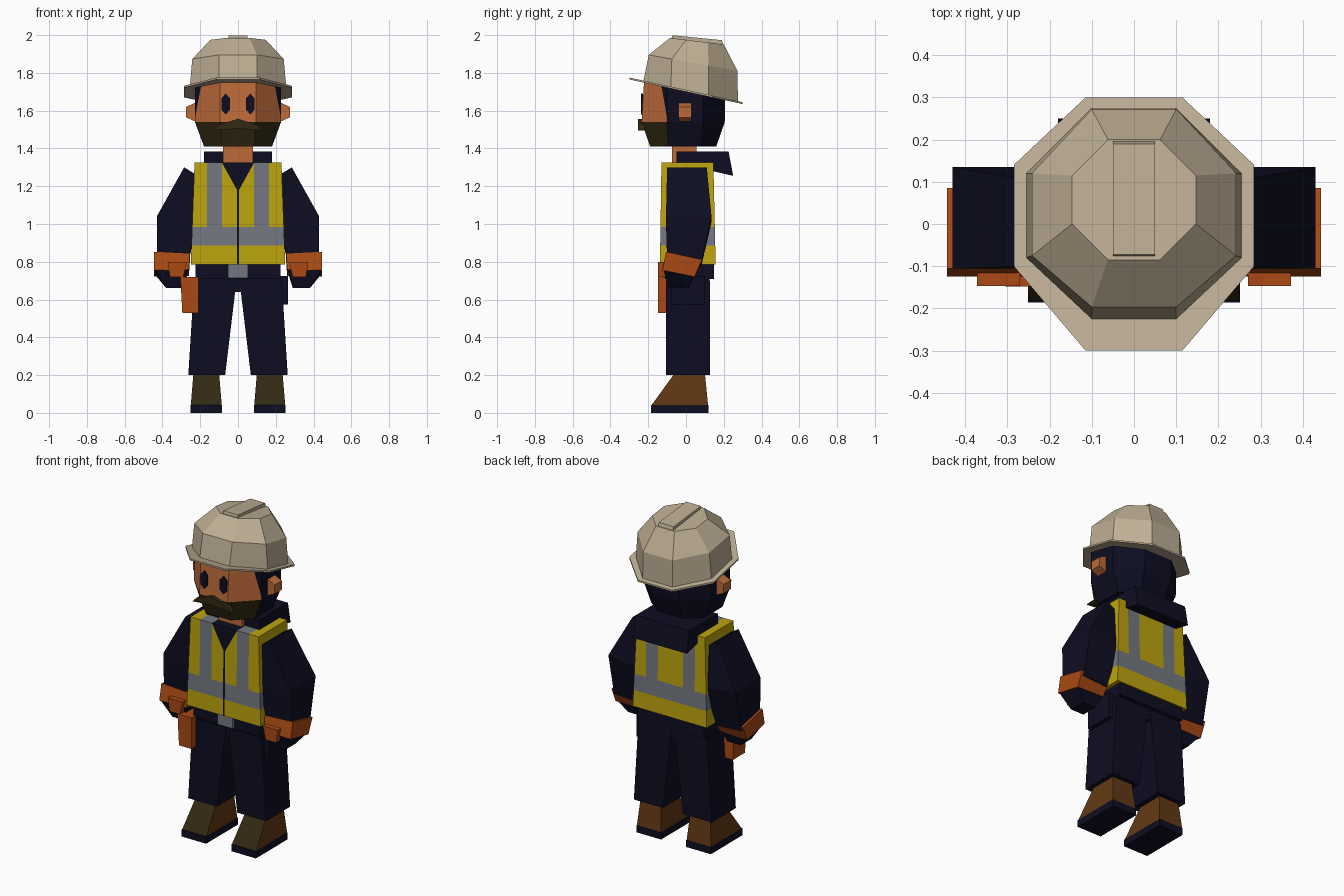
import bpy, bmesh
from mathutils import Vector

old = bpy.data.objects.get("Cube")
if old:
    bpy.data.objects.remove(old, do_unlink=True)


def srgb(*rgb):
    return [((c / 255 + 0.055) / 1.055) ** 2.4 if c > 10 else c / 3295 for c in rgb] + [1]


COLORS = {
    "shell beige": srgb(190, 174, 148),
    "skin": srgb(190, 107, 58),
    "navy cloth": srgb(13, 13, 34),
    "dark beard": srgb(50, 41, 19),
    "brown leather": srgb(98, 56, 20),
    "vest yellow": srgb(190, 164, 14),
    "reflective silver": srgb(116, 121, 128),
    "glove orange": srgb(170, 74, 20),
}
MATS = {}
for label, color in COLORS.items():
    m = bpy.data.materials.new(label)
    m.use_nodes = True
    m.diffuse_color = color
    m.node_tree.nodes["Principled BSDF"].inputs["Base Color"].default_value = color
    MATS[label] = m


def loft(name, rings, mats, rule=None, cuts=(), side=1):
    """Skin a stack of equal-sized rings, close both ends, cut and colour."""
    bm = bmesh.new()
    loops = [[bm.verts.new((p[0] * side, p[1], p[2])) for p in r] for r in rings]
    n = len(loops[0])
    for a, b in zip(loops, loops[1:]):
        for i in range(n):
            j = (i + 1) % n
            bm.faces.new((a[i], a[j], b[j], b[i]))
    bm.faces.new(loops[0])
    bm.faces.new(loops[-1])
    for co, no in cuts:
        bmesh.ops.bisect_plane(bm, geom=bm.verts[:] + bm.edges[:] + bm.faces[:],
                               plane_co=co, plane_no=no)
    bmesh.ops.recalc_face_normals(bm, faces=bm.faces[:])
    mats = mats.split(", ")
    if rule:
        for f in bm.faces:
            f.material_index = mats.index(rule(f.calc_center_median(), f.normal))
    mesh = bpy.data.meshes.new(name)
    bm.to_mesh(mesh)
    bm.free()
    for label in mats:
        mesh.materials.append(MATS[label])
    obj = bpy.data.objects.new(name, mesh)
    bpy.context.collection.objects.link(obj)
    return obj


def rect(x0, x1, y0, y1, z, dz=0, slope=0):
    """Rectangle ring; dz lifts the x1 side, slope lowers it towards the back."""
    return [(x, y, z + (dz if x == x1 else 0) - slope * y)
            for x, y in ((x0, y0), (x1, y0), (x1, y1), (x0, y1))]


def octagon(x, cx, y0, y1, c0, c1, z, slope=0):
    """Octagon ring: half width x, corner half width cx, y range and corner ys."""
    pts = [(cx, y0), (x, c0), (x, c1), (cx, y1)]
    pts += [(-a, b) for a, b in reversed(pts)]
    return [(a, b, z - slope * b) for a, b in pts]


def slab(name, outline, y0, y1, mat, side=1):
    """Front-facing outline of x, z points, given depth along y."""
    return loft(name, [[(x, y, z) for x, z in outline] for y in (y0, y1)], mat, side=side)


# Hard hat: brim, faceted dome and crown ridge
loft("helmet_brim", [octagon(.285, .115, -.3, .3, -.1, .14, z, .217) for z in (1.7, 1.71)],
     "shell beige")
loft("helmet_dome", [octagon(.255, .1, -.225, .275, -.08, .12, 1.71, .217),
                     octagon(.242, .1, -.197, .272, -.075, .12, 1.86, .18),
                     octagon(.147, .062, -.085, .2, 0, .115, 1.975, .12)], "shell beige")
loft("helmet_ridge", [rect(-.05, .05, -.08, .2, 1.96, slope=.12),
                      rect(-.05, .05, -.072, .19, 1.992, slope=.1)], "shell beige")


# Head with hair at the back, bearded jaw and bare face
def head_color(c, n):
    if c.y > -.1 or abs(n.z) > .9:
        return "navy cloth"
    if c.z < 1.54:
        return "dark beard"
    return "skin" if c.y < -.15 or c.z < 1.58 else "navy cloth"


hairline = ((0, -.1, 1.56), (0, .17, .03))
loft("head", [octagon(.18, .085, -.19, .16, -.095, .08, 1.41),
              octagon(.228, .095, -.235, .205, -.1, .09, 1.54),
              octagon(.228, .095, -.222, .21, -.1, .09, 1.76)],
     "navy cloth, dark beard, skin", head_color, [hairline])
loft("neck", [rect(-.08, .08, -.075, .055, z) for z in (1.28, 1.43)], "skin")
slab("moustache", [(-.13, 1.495), (-.1, 1.525), (0, 1.557), (.1, 1.525), (.13, 1.495), (0, 1.505)],
     -.255, -.22, "dark beard")
for s, tag in ((1, "left"), (-1, "right")):
    slab(tag + "_eye", [(.065 + a, 1.635 + b) for a, b in
                        ((0, .055), (.023, .03), (.023, -.03), (0, -.055), (-.023, -.03), (-.023, .03))],
         -.237, -.228, "navy cloth", s)
    slab(tag + "_ear", [(.22, 1.54), (.275, 1.565), (.275, 1.62), (.22, 1.645)],
         -.04, .03, "skin", s)

# Collar with the hood flap behind it
hood = [(-.05, 1.3), (-.05, 1.385), (.225, 1.385), (.25, 1.255), (.14, 1.28)]
loft("collar_hood", [[(x, y, z) for y, z in hood] for x in (-.18, -.16, .16, .18)], "navy cloth")


# Safety vest with reflective bands, open neck and zip
def vest_color(c, n):
    x = abs(c.x)
    front = n.y < -.5
    if front and (x < .006 or c.z > 1.17 + x * 1.82):
        return "navy cloth"
    if .885 < c.z < .985:
        return "reflective silver"
    if c.z < .985:
        return "vest yellow"
    if n.z > .9 and x < .085:
        return "navy cloth"
    return "reflective silver" if .085 < x < .165 else "vest yellow"


planes = [((0, 0, z), (0, 0, 1)) for z in (.885, .985)]
for s in (1, -1):
    planes += [((s * x, 0, 0), (1, 0, 0)) for x in (.006, .085, .165)]
    planes.append(((0, 0, 1.17), (-1.82 * s, 0, 1)))
loft("safety_vest", [rect(-.25, .25, -.138, .157, .785), rect(-.23, .23, -.13, .145, 1.325)],
     "vest yellow, reflective silver, navy cloth", vest_color, planes)

# Jacket hem, buckle and hip pouches
loft("jacket_hem", [rect(-.225, .225, -.11, .148, z) for z in (.71, .79)], "navy cloth")
loft("hips", [rect(-.225, .225, -.1, .125, z) for z in (.64, .72)], "navy cloth")
loft("belt_buckle", [rect(-.052, .052, -.125, -.1, z) for z in (.715, .786)], "reflective silver")
loft("orange_pouch", [rect(-.295, -.21, -.148, -.03, .53), rect(-.305, -.21, -.148, -.03, .72)],
     "glove orange")
loft("navy_pouch", [rect(.2, .265, -.08, .1, z) for z in (.575, .725)], "navy cloth")


def boot_color(c, n):
    return "dark beard" if n.y < -.4 else "brown leather"


# Limbs, mirrored left and right
for s, tag in ((1, "left"), (-1, "right")):
    loft(tag + "_leg", [rect(.068, .263, -.105, .127, .2), rect(.008, .232, -.105, .127, .7)],
         "navy cloth", side=s)
    loft(tag + "_boot", [rect(.086, .25, -.183, .117, .04), rect(.1, .236, -.06, .1, .21)],
         "brown leather, dark beard", boot_color, side=s)
    loft(tag + "_sole", [rect(.085, .251, -.186, .119, z) for z in (0, .042)], "navy cloth", side=s)
    loft(tag + "_arm", [rect(.265, .43, -.1, .08, .79, .01, .2),
                        rect(.22, .43, -.106, .135, 1.01, .03),
                        rect(.22, .285, -.1, .11, 1.26, .04)], "navy cloth", side=s)
    loft(tag + "_cuff", [rect(.26, .444, -.125, .045, .735, -.005, .2),
                         rect(.255, .444, -.105, .085, .82, .01, .22)], "glove orange", side=s)
    loft(tag + "_hand", [rect(.29, .38, -.09, .015, .66), rect(.268, .44, -.12, .045, .74, 0, .15)],
         "navy cloth", side=s)
    loft(tag + "_thumb", [rect(.29, .36, -.147, -.09, .72), rect(.27, .372, -.147, -.09, .8)],
         "glove orange", side=s)
